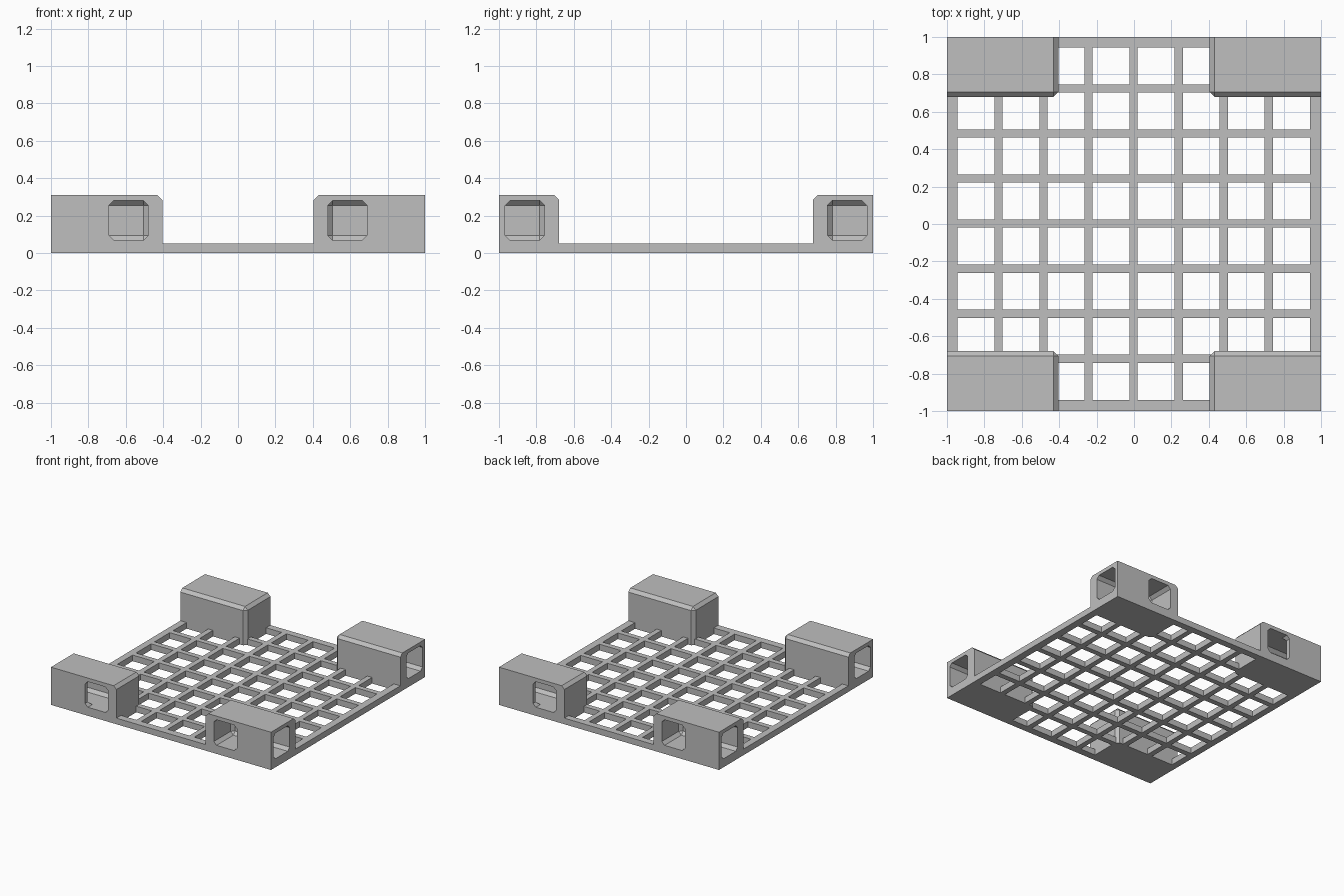
import bpy, bmesh
from mathutils import Matrix, Vector

old = bpy.data.objects.get("Cube")
if old:
    bpy.data.objects.remove(old, do_unlink=True)

grey = bpy.data.materials.new("plain grey")
grey.use_nodes = True
colour = (0.52, 0.52, 0.52, 1)
grey.diffuse_color = colour
grey.node_tree.nodes["Principled BSDF"].inputs["Base Color"].default_value = colour


def make_object(name, bm):
    bmesh.ops.recalc_face_normals(bm, faces=bm.faces)
    mesh = bpy.data.meshes.new(name)
    bm.to_mesh(mesh)
    bm.free()
    mesh.materials.append(grey)
    obj = bpy.data.objects.new(name, mesh)
    bpy.context.scene.collection.objects.link(obj)
    return obj


def chamfered_box(name, low, high, size, corner=None):
    """Box with every edge chamfered, or only the three edges at one corner."""
    low, high = Vector(low), Vector(high)
    bm = bmesh.new()
    bmesh.ops.create_cube(bm, size=1)
    for v in bm.verts:
        v.co = (low + high) / 2 + v.co * (high - low)
    edges = bm.edges[:]
    if corner:
        nearest = min(bm.verts, key=lambda v: (v.co - Vector(corner)).length)
        edges = nearest.link_edges[:]
    bmesh.ops.bevel(bm, geom=edges, offset=size, segments=1, affect='EDGES')
    return make_object(name, bm)


# Lattice floor: bar and hole cells alternate, hole cells are left out
CELLS, HOLE, PITCH, START = 8, 0.197, 0.241, -0.944
lines = [-1]
for i in range(CELLS):
    lines += [START + i * PITCH, START + i * PITCH + HOLE]
lines.append(1)
bm = bmesh.new()
grid = [[bm.verts.new((x, -y, 0)) for y in lines] for x in lines]
for i in range(len(lines) - 1):
    for j in range(len(lines) - 1):
        if not (i % 2 and j % 2):
            bm.faces.new((grid[i][j], grid[i + 1][j], grid[i + 1][j + 1], grid[i][j + 1]))
top = bmesh.ops.extrude_face_region(bm, geom=bm.faces[:])
for item in top["geom"]:
    if isinstance(item, bmesh.types.BMVert):
        item.co.z = 0.05
make_object("lattice_floor", bm)

# Corner block with chamfers on its inward edges
block = chamfered_box("corner_block", (0.405, 0.68, 0), (1, 1, 0.31), 0.025,
                      corner=(0.405, 0.68, 0.31))

# Elbow channel that opens on both outer faces of the block
cutters = [
    chamfered_box("side_channel_cutter", (0.48, 0.757, 0.07), (1.1, 0.967, 0.28), 0.025),
    chamfered_box("end_channel_cutter", (0.48, 0.757, 0.07), (0.69, 1.1, 0.28), 0.025),
]
for cutter in cutters:
    cutter.hide_render = True
    mod = block.modifiers.new(cutter.name, 'BOOLEAN')
    mod.operation = 'DIFFERENCE'
    mod.solver = 'EXACT'
    mod.object = cutter
bpy.context.view_layer.update()
evaluated = block.evaluated_get(bpy.context.evaluated_depsgraph_get())
carved = bpy.data.meshes.new_from_object(evaluated)
for helper in cutters + [block]:
    bpy.data.objects.remove(helper, do_unlink=True)

# Mirror the carved block to the four corners
for sx, side in ((1, "left"), (-1, "right")):
    for sy, end in ((1, "back"), (-1, "front")):
        mesh = carved.copy()
        mesh.transform(Matrix.Diagonal((sx, sy, 1, 1)))
        if sx * sy < 0:
            mesh.flip_normals()
        mesh.materials.clear()
        mesh.materials.append(grey)
        obj = bpy.data.objects.new(f"{end}_{side}_block", mesh)
        bpy.context.scene.collection.objects.link(obj)
